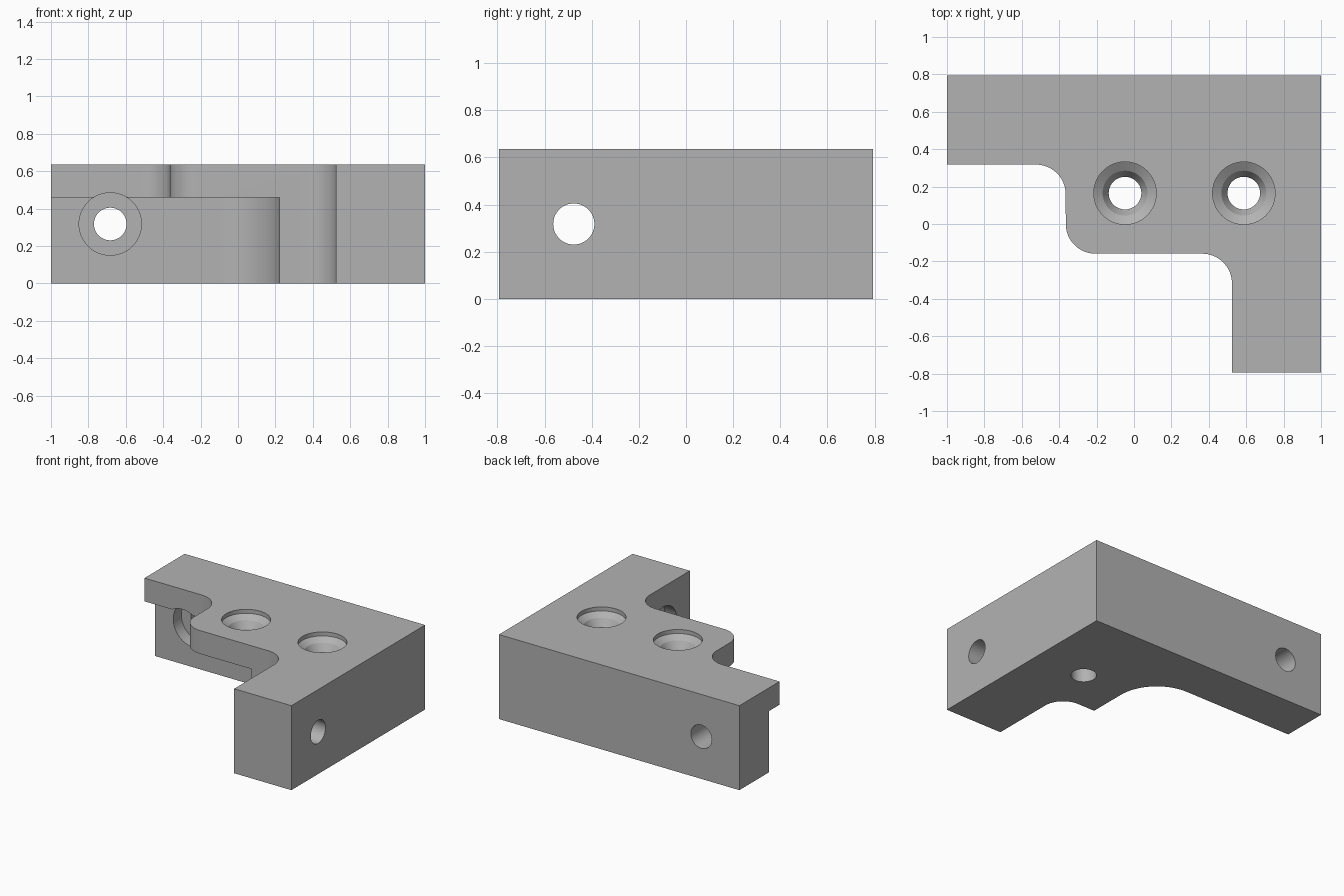
import bpy, bmesh, math
from mathutils import Matrix, Vector

if "Cube" in bpy.data.objects:
    bpy.data.objects.remove(bpy.data.objects["Cube"])

H = 0.635        # full height
STEP = 0.46      # underside of the raised lip
R_HOLE, R_BORE = 0.0873, 0.167


def arc(cx, cy, r, a0, a1, n=16):
    """Points of a corner arc, angles in degrees."""
    return [(cx + r * math.cos(math.radians(a0 + (a1 - a0) * i / n)),
             cy + r * math.sin(math.radians(a0 + (a1 - a0) * i / n))) for i in range(n + 1)]


def finish(name, bm):
    bmesh.ops.recalc_face_normals(bm, faces=bm.faces)
    me = bpy.data.meshes.new(name)
    bm.to_mesh(me)
    bm.free()
    ob = bpy.data.objects.new(name, me)
    bpy.context.collection.objects.link(ob)
    return ob


def prism(name, pts, z0, z1):
    bm = bmesh.new()
    face = bm.faces.new([bm.verts.new((x, y, z0)) for x, y in pts])
    ext = bmesh.ops.extrude_face_region(bm, geom=[face])
    verts = [g for g in ext["geom"] if isinstance(g, bmesh.types.BMVert)]
    bmesh.ops.translate(bm, verts=verts, vec=(0, 0, z1 - z0))
    return finish(name, bm)


def turned(name, profile, origin, axis, n=48):
    """Closed turned cutter; profile is (radius, distance along axis)."""
    bm = bmesh.new()
    rings = [[bm.verts.new((r * math.cos(2 * math.pi * i / n),
                            r * math.sin(2 * math.pi * i / n), d)) for i in range(n)]
             for r, d in profile]
    for a, b in zip(rings, rings[1:]):
        for i in range(n):
            j = (i + 1) % n
            bm.faces.new((a[i], a[j], b[j], b[i]))
    bm.faces.new(rings[0])
    bm.faces.new(rings[-1])
    rot = Vector(axis).to_track_quat('Z', 'Y').to_matrix().to_4x4()
    bm.transform(Matrix.Translation(origin) @ rot)
    return finish(name, bm)


# Corner bracket: two arms and a rounded inner block
outline = [(1, 0.794), (-1, 0.794), (-1, 0.3175)]
outline += arc(-0.524, 0.159, 0.1587, 90, 0)        # inner fillet of left arm
outline += arc(-0.206, 0.0, 0.1587, 180, 270)       # rounded block corner
outline += arc(0.365, -0.3175, 0.1587, 90, 0)       # inner fillet of front arm
outline += [(0.524, -0.794), (1, -0.794)]
bracket = prism("corner_bracket", outline, 0, H)

# Pocket under the lip, with one large rounded corner
pocket = [(-1.3, -1.1), (0.222, -1.1)]
pocket += arc(0.222 - 0.3175, 0.445 - 0.3175, 0.3175, 0, 90, 24)
pocket += [(-1.3, 0.445)]
cutters = [prism("pocket_cutter", pocket, -0.2, STEP)]

# Countersunk vertical holes
sink = [(R_BORE, -0.1), (R_BORE, 0.03), (0.12, 0.06), (R_HOLE, 0.115), (R_HOLE, 0.8)]
for x in (-0.048, 0.587):
    cutters.append(turned("countersink_cutter", sink, (x, 0.165, H), (0, 0, -1)))

# Counterbored side holes, bored from the inner faces
bore = [(R_BORE, -0.4), (R_BORE, 0.095), (R_HOLE, 0.095), (R_HOLE, 0.8)]
cutters.append(turned("back_hole_cutter", bore, (-0.683, 0.445, 0.3175), (0, 1, 0)))
cutters.append(turned("side_hole_cutter", bore, (0.524, -0.476, 0.3175), (1, 0, 0)))

# Cut everything out of the bracket
bpy.context.view_layer.objects.active = bracket
bracket.select_set(True)
for c in cutters:
    mod = bracket.modifiers.new("cut", 'BOOLEAN')
    mod.operation = 'DIFFERENCE'
    mod.solver = 'EXACT'
    mod.object = c
    bpy.ops.object.modifier_apply(modifier=mod.name)
for c in cutters:
    bpy.data.objects.remove(c)

# Plain grey metal
grey = bpy.data.materials.new("grey_metal")
grey.diffuse_color = (0.448, 0.448, 0.448, 1)
grey.use_nodes = True
grey.node_tree.nodes["Principled BSDF"].inputs["Base Color"].default_value = grey.diffuse_color
bracket.data.materials.clear()
bracket.data.materials.append(grey)
bpy.ops.object.shade_smooth_by_angle(angle=math.radians(20))
